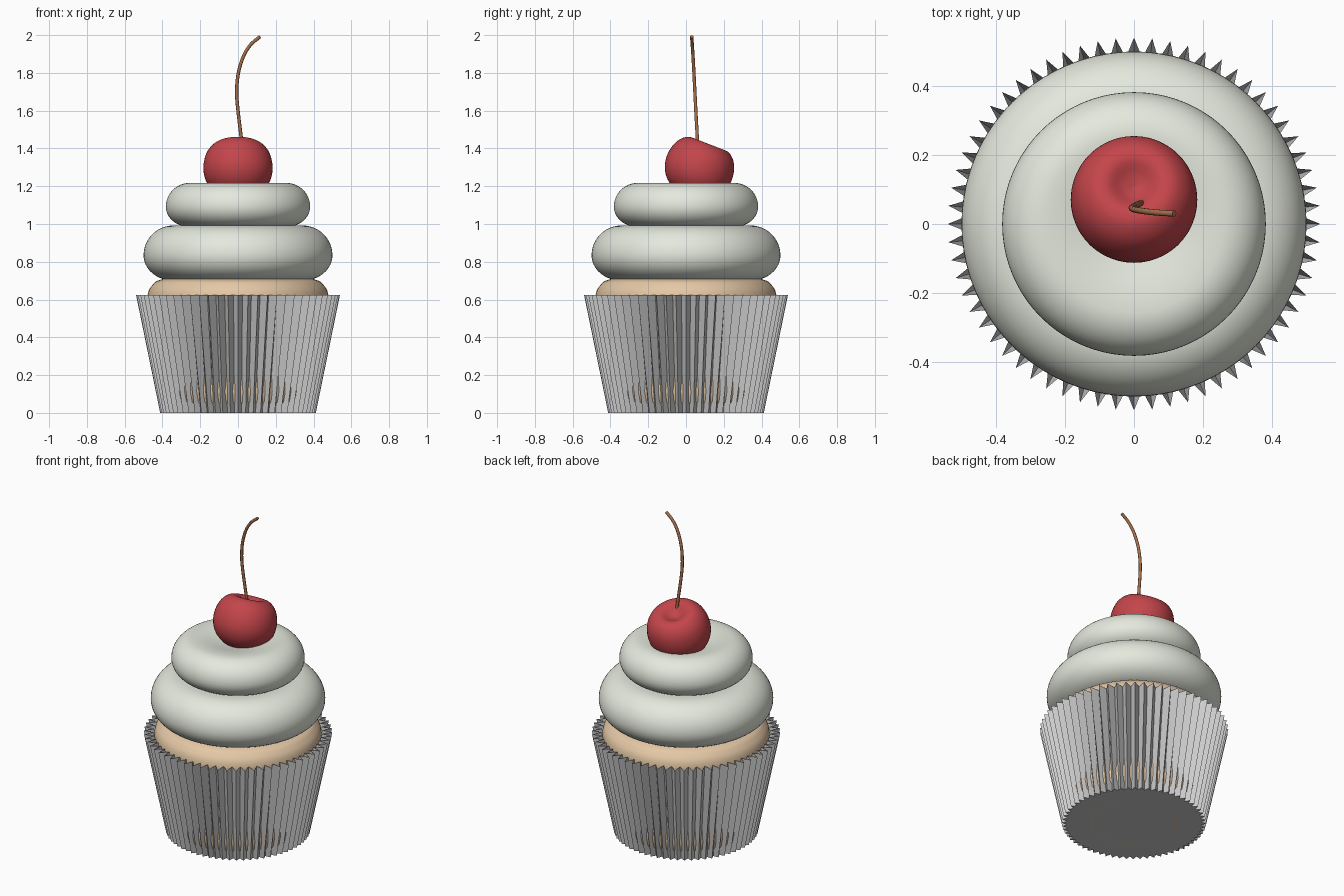
import bpy, bmesh, math
from mathutils import Vector

if "Cube" in bpy.data.objects:
    bpy.data.objects.remove(bpy.data.objects["Cube"])


def material(name, rgb):
    m = bpy.data.materials.new(name)
    m.diffuse_color = (*rgb, 1)
    m.use_nodes = True
    m.node_tree.nodes["Principled BSDF"].inputs["Base Color"].default_value = m.diffuse_color
    return m


def finish(name, bm, mat=None, smooth=True):
    bmesh.ops.recalc_face_normals(bm, faces=bm.faces)
    me = bpy.data.meshes.new(name)
    bm.to_mesh(me)
    bm.free()
    ob = bpy.data.objects.new(name, me)
    bpy.context.collection.objects.link(ob)
    if mat:
        me.materials.append(mat)
    for p in me.polygons:
        p.use_smooth = smooth
    return ob


def spline(pts, n=5):
    # Catmull-Rom curve through the profile points
    p = [Vector(a) for a in pts]
    p = [2 * p[0] - p[1]] + p + [2 * p[-1] - p[-2]]
    out = []
    for i in range(1, len(p) - 2):
        a, b, c, d = p[i - 1:i + 3]
        for k in range(n):
            t = k / n
            out.append(0.5 * (2 * b + (c - a) * t + (2 * a - 5 * b + 4 * c - d) * t * t
                              + (3 * b - a - 3 * c + d) * t ** 3))
    return out + [p[-2]]


def lathe(name, profile, mat, segs=64):
    bm = bmesh.new()
    vs = [bm.verts.new((max(r, 0), 0, z)) for r, z in profile]
    es = [bm.edges.new(e) for e in zip(vs, vs[1:])]
    bmesh.ops.spin(bm, geom=vs + es, cent=(0, 0, 0), axis=(0, 0, 1),
                   angle=2 * math.pi, steps=segs)
    bmesh.ops.remove_doubles(bm, verts=bm.verts, dist=1e-4)
    return finish(name, bm, mat)


cream = material("cream", (0.78, 0.81, 0.72))
sponge = material("sponge", (0.78, 0.58, 0.38))
red = material("cherry_red", (0.55, 0.06, 0.07))
brown = material("stem_brown", (0.38, 0.16, 0.07))

# pleated paper cup, open at the top
PLEATS = 64
bm = bmesh.new()
rings = []
for z, outer, inner in ((0, 0.412, 0.383), (0.625, 0.54, 0.482)):
    rings.append([])
    for i in range(PLEATS * 2):
        a = math.pi * i / PLEATS
        r = inner if i % 2 else outer
        rings[-1].append(bm.verts.new((r * math.cos(a), r * math.sin(a), z)))
low, high = rings
for i in range(PLEATS * 2):
    j = (i + 1) % (PLEATS * 2)
    bm.faces.new((low[i], low[j], high[j], high[i]))
bm.faces.new(low[::-1])
finish("paper_cup", bm, smooth=False)

# sponge cake with domed top
lathe("cake", spline([(0, 0.02), (0.37, 0.02), (0.42, 0.3), (0.472, 0.56), (0.478, 0.625),
                      (0.455, 0.675), (0.40, 0.708), (0.2, 0.74), (0, 0.75)]), sponge)


# frosting layers: round-edged rings with a shallow dip in the middle
def frosting(name, radius, z0, z1, dip):
    h = (z1 - z0) / 2
    zc, ring = z0 + h * 0.92, radius - h * 1.08
    arc = []
    for i in range(25):
        a = -math.pi / 2 + math.pi * i / 24
        s = math.sin(a)
        arc.append((ring + h * 1.08 * math.cos(a), zc + s * (zc - z0 if s < 0 else z1 - zc)))
    dome = []
    for i in range(1, 11):
        t = i / 10
        dome.append((ring * (1 - t), z1 - dip * (1 - math.cos(math.pi * t)) / 2))
    return lathe(name, [(0, z0)] + arc + dome, cream, 80)


frosting("lower_frosting", 0.50, 0.70, 0.992, 0.03)
upper = frosting("upper_frosting", 0.382, 0.985, 1.217, 0.04)

# cherry with a dimple, leaning back
cherry = lathe("cherry", spline([(0, -0.155), (0.07, -0.15), (0.135, -0.11), (0.174, -0.05),
                                 (0.183, 0.02), (0.165, 0.09), (0.125, 0.135), (0.08, 0.142),
                                 (0.035, 0.115), (0, 0.10)]), red, 48)
cherry.location = (0, 0.068, 1.29)
cherry.rotation_euler = (math.radians(-21), 0, 0)

# curved stem
cu = bpy.data.curves.new("stem", 'CURVE')
cu.dimensions = '3D'
cu.bevel_depth = 0.009
cu.bevel_resolution = 3
cu.use_fill_caps = True
sp = cu.splines.new('POLY')
path = spline([(0.028, 0.063, 1.36), (0.018, 0.06, 1.45), (0.0, 0.052, 1.6), (-0.007, 0.047, 1.7),
               (0.002, 0.042, 1.8), (0.03, 0.037, 1.89), (0.068, 0.033, 1.95),
               (0.117, 0.03, 1.992)], 6)
sp.points.add(len(path) - 1)
for pt, co in zip(sp.points, path):
    pt.co = (*co, 1)
cu.materials.append(brown)
bpy.context.collection.objects.link(bpy.data.objects.new("cherry_stem", cu))
